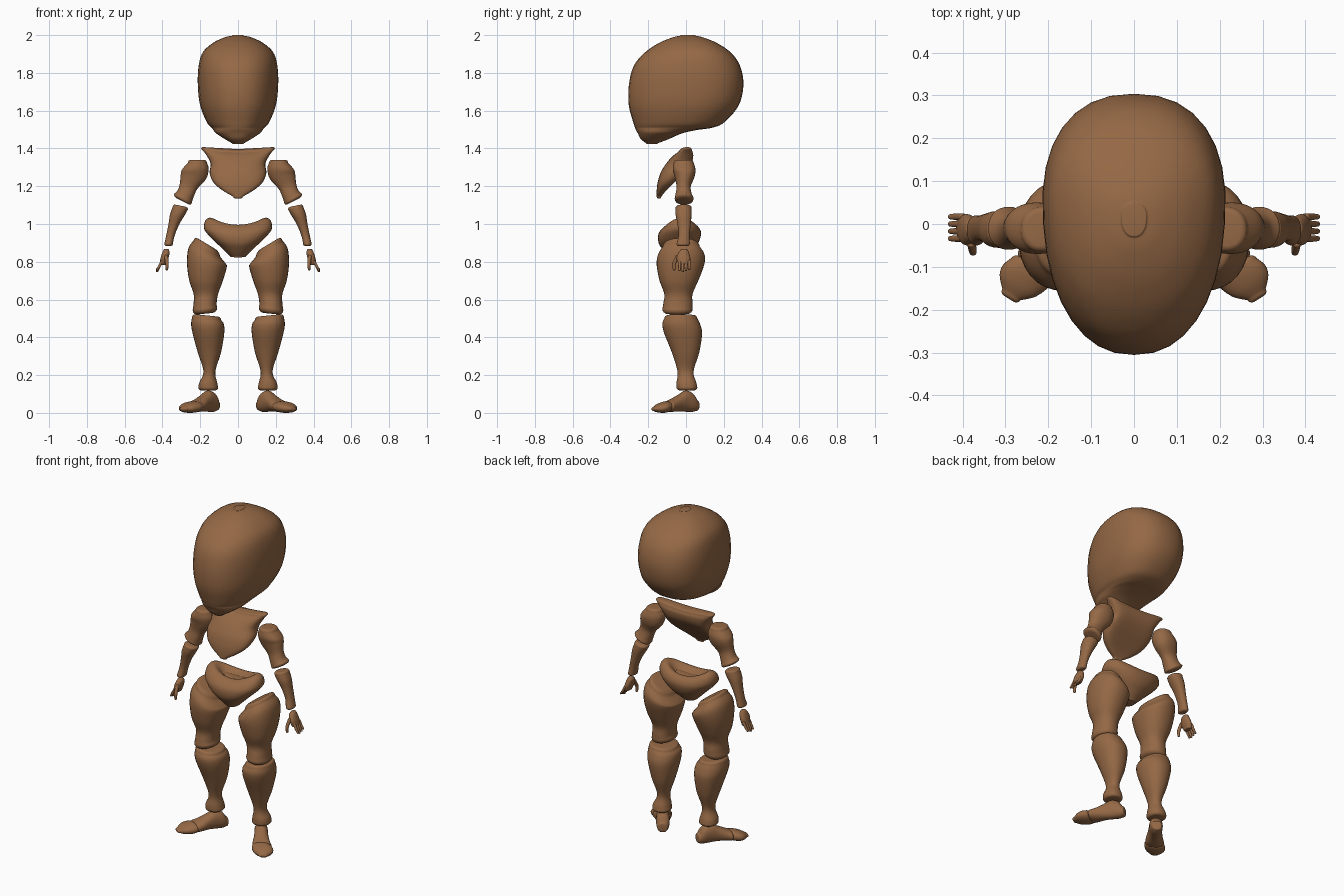
import bpy, bmesh, math
from mathutils import Matrix

cube = bpy.data.objects.get("Cube")
if cube:
    bpy.data.objects.remove(cube)

clay = bpy.data.materials.new("brown_clay")
clay.use_nodes = True
BROWN = (0.30, 0.14, 0.06, 1)
clay.diffuse_color = BROWN
clay.node_tree.nodes["Principled BSDF"].inputs["Base Color"].default_value = BROWN

SEGMENTS = 32
STEPS = 5


def smooth_rows(rows):
    """Run a smooth curve through the key sections of a part."""
    rows = [list(r) + [0] * (7 - len(r)) for r in rows]
    dense = []
    for i in range(len(rows) - 1):
        before, a = rows[max(i - 1, 0)], rows[i]
        b, after = rows[i + 1], rows[min(i + 2, len(rows) - 1)]
        for step in range(STEPS):
            t = step / STEPS
            dense.append([q + t / 2 * (r - p + t * (2*p - 5*q + 4*r - s + t * (3*(q - r) + s - p)))
                          for p, q, r, s in zip(before, a, b, after)])
    return dense + [rows[-1]]


def rounded_end(row, radius, direction):
    """Extra sections that round off the end of a part."""
    z, x0, x1, y0, y1, slope, bend = row
    radius = min(radius, (x1 - x0) * 0.45, (y1 - y0) * 0.45)
    extra = []
    for step in range(1, 5):
        angle = step / 4 * math.pi / 2
        inset = radius * (1 - math.cos(angle))
        extra.append([z + direction * radius * math.sin(angle), x0 + inset, x1 - inset,
                      y0 + inset, y1 - inset, slope, bend])
    return extra


def signed_power(value, power):
    return math.copysign(abs(value) ** power, value)


def section(row, square, egg, hollow):
    """Points of one closed cross-section, in hundredths of a unit."""
    z, x0, x1, y0, y1, slope, bend = row
    cx, cy, rx, ry = (x0 + x1) / 2, (y0 + y1) / 2, (x1 - x0) / 2, (y1 - y0) / 2
    points = []
    for i in range(SEGMENTS):
        angle = math.tau * i / SEGMENTS
        c = signed_power(math.cos(angle), 2 / square)
        s = signed_power(math.sin(angle), 2 / square)
        dx = rx * c * (1 + egg * s)
        dy = ry * (s - hollow * max(s, 0) ** 3)
        points.append((cx + dx, cy + dy, z + slope * dx + bend * dx * dx / 100))
    return points


def loft(name, rows, end=1.0, square=2.2, egg=0, hollow=0, place=None, side=1):
    """Skin a solid over rows of (height, x min, x max, y min, y max, slope, bend)."""
    dense = smooth_rows(rows)
    dense = rounded_end(dense[0], end, -1)[::-1] + dense + rounded_end(dense[-1], end, 1)
    bm = bmesh.new()
    rings = [[bm.verts.new(p) for p in section(r, square, egg, hollow)] for r in dense]
    for low, high in zip(rings, rings[1:]):
        for i in range(SEGMENTS):
            j = (i + 1) % SEGMENTS
            bm.faces.new((low[i], low[j], high[j], high[i]))
    bm.faces.new(rings[0][::-1])
    bm.faces.new(rings[-1])
    caps = [f for f in bm.faces if len(f.verts) > 4]
    bmesh.ops.poke(bm, faces=caps)
    bm.transform(Matrix.Scale(0.01, 4))
    if place:
        bm.transform(place)
    bm.transform(Matrix.Diagonal((side, 1, 1, 1)))
    bmesh.ops.recalc_face_normals(bm, faces=bm.faces)
    mesh = bpy.data.meshes.new(name)
    bm.to_mesh(mesh)
    bm.free()
    mesh.materials.append(clay)
    mesh.shade_smooth()
    obj = bpy.data.objects.new(name, mesh)
    bpy.context.collection.objects.link(obj)


def pair(name, rows, **options):
    loft("left_" + name, rows, **options)
    loft("right_" + name, rows, side=-1, **options)


def centred(rows):
    """Rows given by half width only."""
    return [(z, -half, half, *rest) for z, half, *rest in rows]


# Head: full skull at the back, narrow chin at the front
loft("head", centred([
    (142.7, 3, -21, -15), (145, 7, -24, -9), (148, 11.5, -25.5, -2), (149.8, 13, -26.5, 6),
    (151, 14, -27, 14), (154, 16.5, -28, 20.5), (163, 20, -30.3, 28), (174, 21.2, -30.2, 30.4),
    (184, 20.7, -27.5, 28.5), (191, 18.5, -21.5, 23.5), (196, 13, -14, 16), (198.8, 7, -7, 9),
    (199.7, 3, -3, 5)]), end=0.3, square=2.3, egg=0.09)

# Chest: shield that sweeps forward and down, hollow behind
loft("chest", centred([
    (114.5, 2.5, -15.5, -12.5), (118, 8.5, -15.5, -9), (122, 13, -15, -4), (127, 15, -13.5, 2),
    (132, 14.5, -10.5, 6), (136, 17, -7, 6.5, 0, 0.3), (138, 19.5, -4, 5, 0, 0.5)]),
    square=2.5, hollow=0.4)

# Pelvis: bowl with raised wings and a dished top
loft("pelvis", centred([
    (82.5, 4, -9, -1, 0, 2), (86, 9, -12, 3, 0, 2), (90, 15, -14.5, 6.5, 0, 1.5),
    (95, 18, -14.5, 8, 0, 0.8), (98.5, 17, -11.5, 6.5, 0, 1.3), (99.5, 13, -8, 3.5, 0, 2),
    (97, 8, -5, 1, 0, 2)]), end=0.2)

# Arms
pair("upper_arm", [
    (113.5, 24.5, 34, -6, 4, 0.5), (116, 23.5, 32, -5.5, 3, 0.4), (120, 21.5, 30.8, -5, 2.5, 0.3),
    (125, 17, 30.3, -6, 4.5, 0.2), (129, 15.5, 29.5, -7, 5), (132.5, 16.5, 26.5, -6.5, 4)],
    end=1.5)
pair("forearm", [
    (89.5, 34.5, 39, -5, 2), (94, 33.5, 38, -4, 2), (100, 31, 36.8, -4.5, 2.5),
    (105, 28, 36, -5.5, 3), (108.5, 26.5, 34.5, -5.5, 3, 0.2)], end=1.2)

# Hands: palm, thumb and four splayed fingers
pair("palm", [
    (79, 38, 41.5, -4, 2), (82, 36.8, 41, -5, 2.3), (85, 36.2, 40, -4, 1.5),
    (86, 36.5, 39.5, -3, 1)], end=0.7)
pair("thumb", [
    (76, 37, 38.3, -7, -5.6), (79, 36.7, 38.5, -7.3, -5.3), (83, 37, 39, -5.5, -3)], end=0.6)
for number, name in enumerate(("index", "middle", "ring", "little")):
    y = -3.4 + number * 1.7
    tip = 75 + 0.6 * abs(number - 1)
    pair(name + "_finger", [
        (tip, 42.2, 43.4, y - 0.6, y + 0.6), (77.5, 40.9, 42.5, y - 0.75, y + 0.75),
        (80.5, 39.2, 41, y - 0.8, y + 0.8)], end=0.6)

# Legs
pair("thigh", [
    (55, 11, 24, -12.5, 3.5, -0.1), (58, 11.3, 23.5, -12, 3.5), (63, 10.5, 23.5, -11.5, 3.5),
    (70, 8, 25.8, -14, 6.5), (78, 6, 27, -15.5, 9.5, 0.1), (83, 6.5, 26.3, -15, 10, 0.4),
    (87, 9.5, 23.5, -12.5, 7.5, 0.6)], end=2.5)
pair("shin", [
    (13.5, 10.5, 21, -5, 6), (16, 11, 20.5, -5, 5.5), (22, 12, 18.3, -4.5, 4),
    (32, 9, 21.3, -7.5, 7), (42, 7.3, 24, -11.5, 8.5), (47, 7.5, 24.8, -12.5, 7.5),
    (50, 9, 24.3, -11.5, 6, 0.1)], end=1.6)

# Feet: built lying forward, then turned outward
stance = (Matrix.Translation((0.135, 0.03, 0)) @ Matrix.Rotation(math.radians(32), 4, "Z")
          @ Matrix.Rotation(math.radians(90), 4, "X"))
pair("foot", [
    (-2.5, -3, 3, 1, 7), (0, -3.7, 3.7, 0.5, 10.5), (4, -3.5, 4, 0.6, 11.8),
    (8, -3.5, 4.5, 0.8, 9.8), (12, -4, 5.5, 0.6, 7.8), (15, -4, 6.5, 0.5, 6.5)],
    end=1, place=stance)
pair("toe_cap", [
    (16.7, -4.2, 7, 0.3, 6.2, 0.1), (19, -4, 7.8, 0, 5.8, 0.1), (22, -2.5, 7.3, 0.2, 4.8),
    (24.5, 0, 5, 0.8, 3.4)], end=1.2, place=stance)
